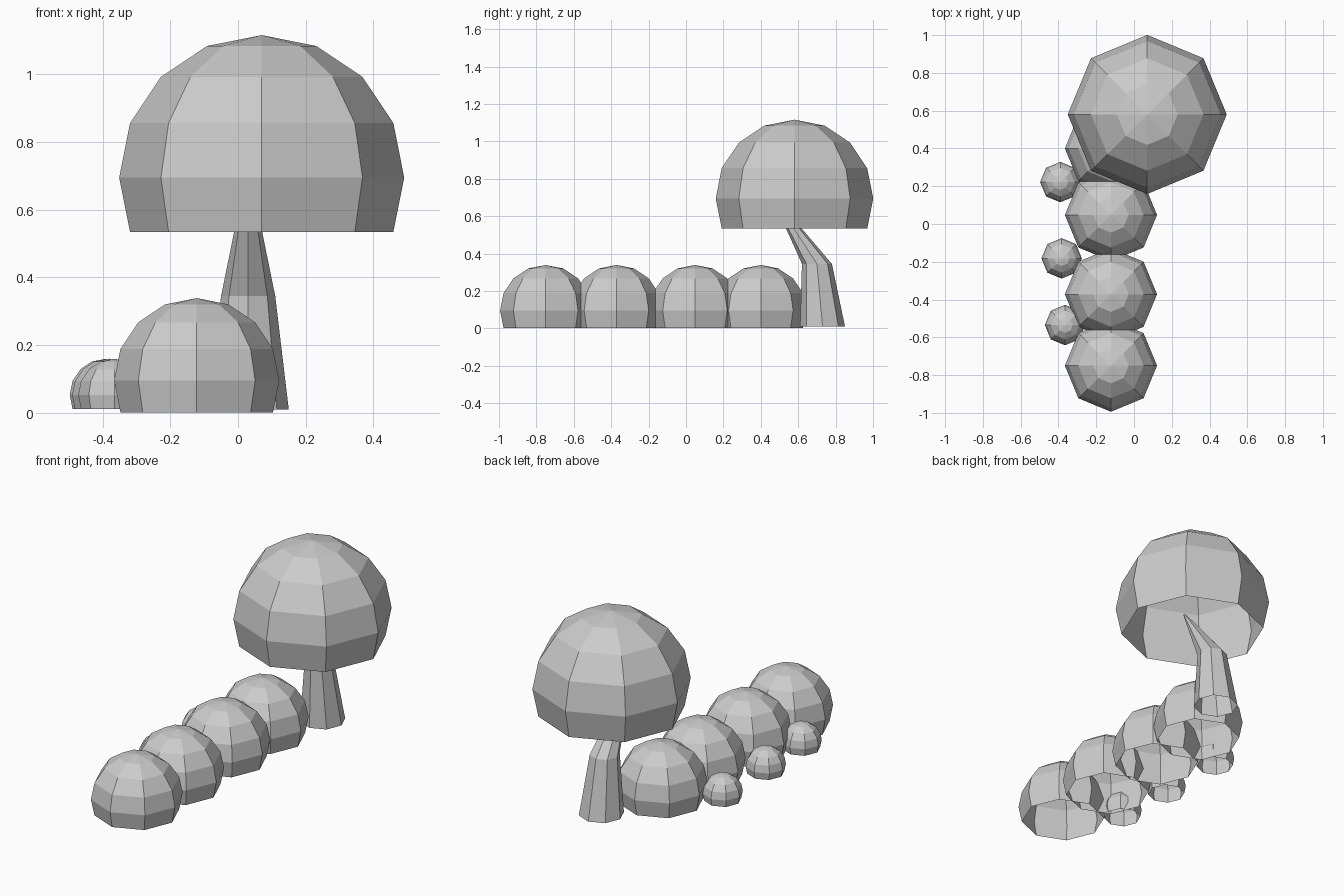
import bpy, bmesh
from math import cos, sin, pi

if "Cube" in bpy.data.objects:
    bpy.data.objects.remove(bpy.data.objects["Cube"])


def make_object(name, bm):
    mesh = bpy.data.meshes.new(name)
    bm.to_mesh(mesh)
    bm.free()
    obj = bpy.data.objects.new(name, mesh)
    bpy.context.collection.objects.link(obj)
    return obj


def dome(name, x, y, z, r):
    """Eight-sided sphere cut one ring below its equator, open underneath."""
    bm = bmesh.new()
    bmesh.ops.create_uvsphere(bm, u_segments=8, v_segments=8, radius=r)
    low = [v for v in bm.verts if v.co.z < -0.5 * r]
    bmesh.ops.delete(bm, geom=low, context='VERTS')
    make_object(name, bm).location = (x, y, z)


def tube(name, rings, sides=8):
    """Open tapered tube through rings of (x, y, z, radius)."""
    bm = bmesh.new()
    loops = [[bm.verts.new((x + r * cos(2 * pi * i / sides),
                            y + r * sin(2 * pi * i / sides), z))
              for i in range(sides)] for x, y, z, r in rings]
    for a, b in zip(loops, loops[1:]):
        for i in range(sides):
            j = (i + 1) % sides
            bm.faces.new((a[i], a[j], b[j], b[i]))
    make_object(name, bm)


# Tree: bent trunk whose tip ends inside the hollow crown
tube("tree_trunk", [(0.03, 0.73, 0.01, 0.12), (0.03, 0.70, 0.345, 0.08),
                    (0.03, 0.468, 0.70, 0.008)])
dome("tree_crown", 0.07, 0.58, 0.695, 0.421)

# Row of hedge bushes
for n, y in enumerate((-0.75, -0.372, 0.048, 0.40)):
    dome(f"hedge_bush_{n + 1}", -0.122, y, 0.095, 0.244)

# Small bushes along the left side
for n, (x, y) in enumerate(((-0.365, -0.535), (-0.383, -0.182), (-0.39, 0.222))):
    dome(f"small_bush_{n + 1}", x, y, 0.053, 0.107)
